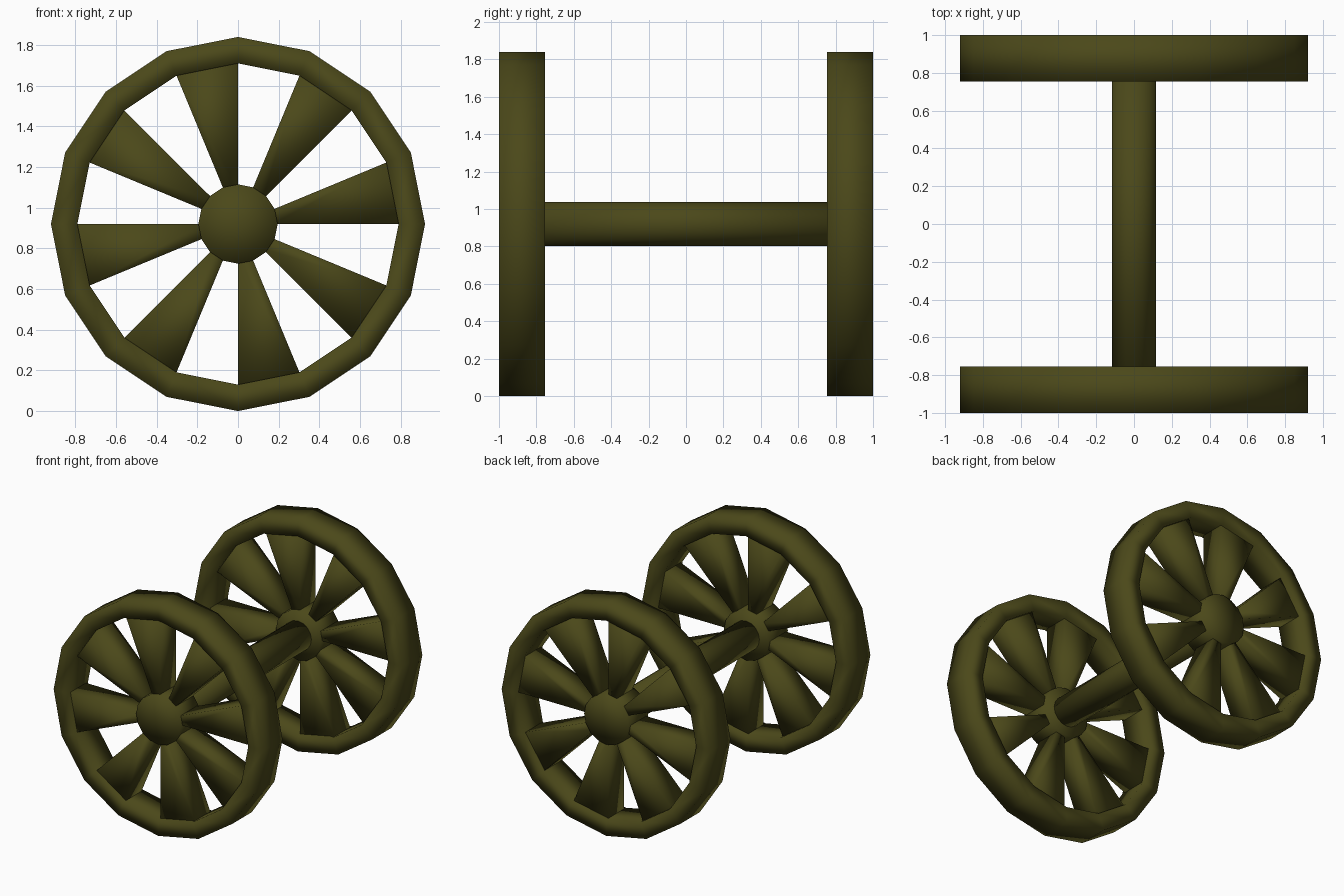
import bpy, bmesh
from math import cos, sin, pi

if "Cube" in bpy.data.objects:
    bpy.data.objects.remove(bpy.data.objects["Cube"])

CZ = 0.92            # wheel centre height
SIDES = 16
STEP = 2 * pi / SIDES
Y_IN, Y_OUT = 0.755, 1.0
RECESS = 0.025       # spokes sit slightly inside the rim faces

olive = bpy.data.materials.new("olive_paint")
olive.diffuse_color = (0.07, 0.065, 0.01, 1)
olive.use_nodes = True
olive.node_tree.nodes["Principled BSDF"].inputs["Base Color"].default_value = olive.diffuse_color


def pt(r, i, y):
    return (r * cos(i * STEP), y, CZ + r * sin(i * STEP))


def finish(name, bm):
    bmesh.ops.recalc_face_normals(bm, faces=bm.faces)
    for f in bm.faces:
        f.smooth = True
    me = bpy.data.meshes.new(name)
    bm.to_mesh(me)
    bm.free()
    me.materials.append(olive)
    ob = bpy.data.objects.new(name, me)
    bpy.context.collection.objects.link(ob)
    return ob


def cylinder(name, r, y0, y1):
    bm = bmesh.new()
    a = [bm.verts.new(pt(r, i, y0)) for i in range(SIDES)]
    b = [bm.verts.new(pt(r, i, y1)) for i in range(SIDES)]
    for i in range(SIDES):
        j = (i + 1) % SIDES
        bm.faces.new((a[i], a[j], b[j], b[i]))
    # caps fan out from the centre
    for ring, y in ((a, y0), (b, y1)):
        c = bm.verts.new((0, y, CZ))
        for i in range(SIDES):
            bm.faces.new((c, ring[i], ring[(i + 1) % SIDES]))
    return finish(name, bm)


def rim(name, r0, r1, y0, y1):
    bm = bmesh.new()
    section = ((r0, y0), (r1, y0), (r1, y1), (r0, y1))
    rings = [[bm.verts.new(pt(r, i, y)) for i in range(SIDES)] for r, y in section]
    for k in range(4):
        p, q = rings[k], rings[(k + 1) % 4]
        for i in range(SIDES):
            j = (i + 1) % SIDES
            bm.faces.new((p[i], p[j], q[j], q[i]))
    return finish(name, bm)


def spokes(name, r0, r1, y0, y1):
    bm = bmesh.new()
    for s in range(0, SIDES, 2):   # every other sector is filled
        a, b = [[bm.verts.new(pt(r, i, y)) for r, i in
                 ((r0, s), (r1, s), (r1, s + 1), (r0, s + 1))] for y in (y0, y1)]
        bm.faces.new(a)
        bm.faces.new(b)
        for k in range(4):
            m = (k + 1) % 4
            bm.faces.new((a[k], a[m], b[m], b[k]))
    return finish(name, bm)


# Front and back wheels
for label, sign in (("front", -1), ("back", 1)):
    y0, y1 = sorted((sign * Y_IN, sign * Y_OUT))
    rim(label + "_rim", 0.79, 0.92, y0, y1)
    cylinder(label + "_hub", 0.195, y0, y1)
    spokes(label + "_spokes", 0.17, 0.82, y0 + RECESS, y1 - RECESS)

# Axle joining the two hubs
cylinder("axle", 0.117, -Y_IN - 0.02, Y_IN + 0.02)
